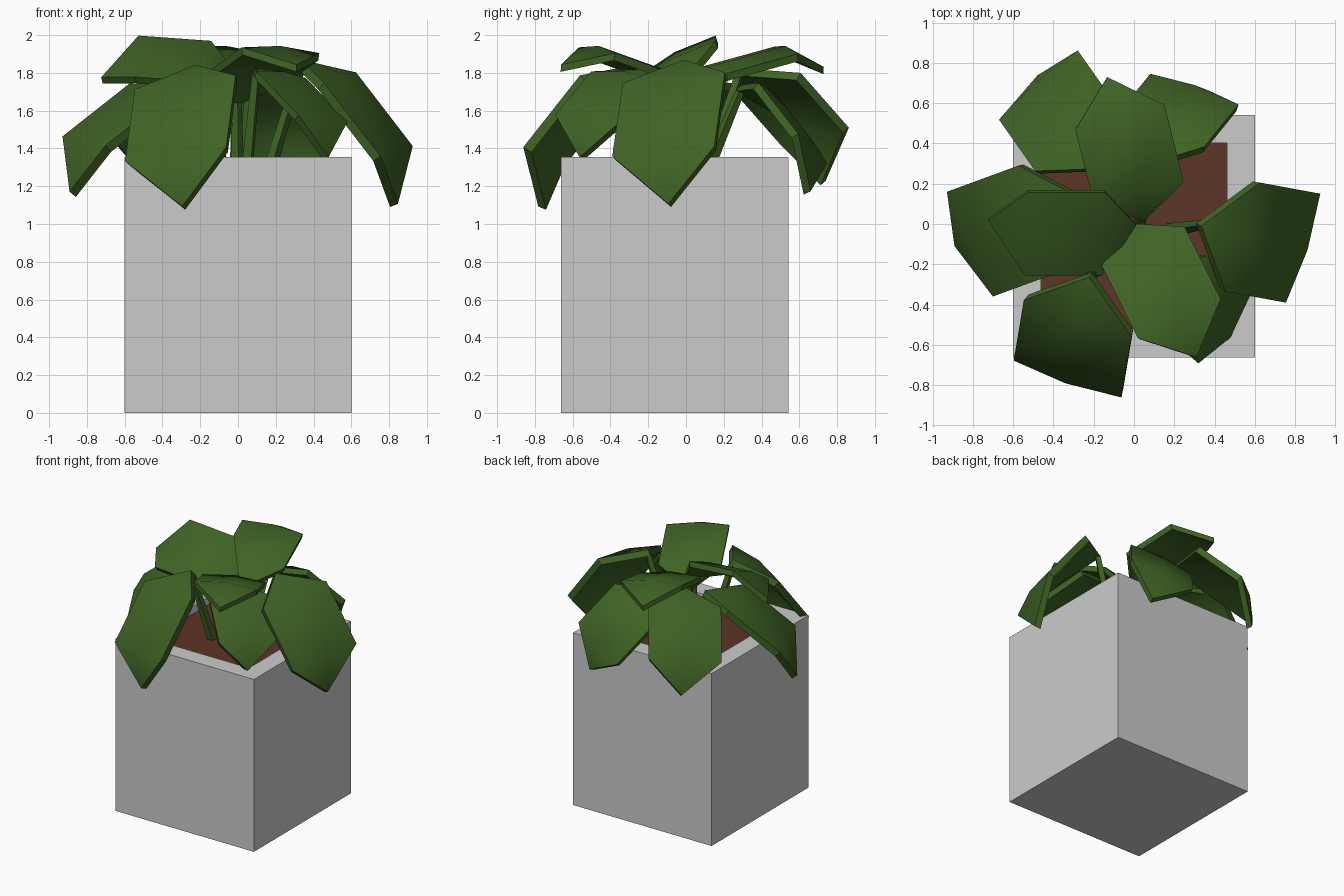
import bpy, bmesh, math
from mathutils import Vector, Matrix

if "Cube" in bpy.data.objects:
    bpy.data.objects.remove(bpy.data.objects["Cube"])


def material(name, rgb):
    m = bpy.data.materials.new(name)
    m.diffuse_color = (*rgb, 1)
    m.use_nodes = True
    m.node_tree.nodes["Principled BSDF"].inputs["Base Color"].default_value = m.diffuse_color
    return m


GREEN = material("leaf_green", (0.05, 0.125, 0.018))
BROWN = material("soil_brown", (0.11, 0.035, 0.02))


def make_object(name, bm, mat=None):
    bmesh.ops.recalc_face_normals(bm, faces=bm.faces)
    me = bpy.data.meshes.new(name)
    bm.to_mesh(me)
    bm.free()
    ob = bpy.data.objects.new(name, me)
    bpy.context.collection.objects.link(ob)
    if mat:
        me.materials.append(mat)
    return ob


# Square pot with a recessed top
CX, CY, HALF, TOP, SOIL, WALL = 0.0, -0.06, 0.602, 1.355, 1.295, 0.14
bm = bmesh.new()
bmesh.ops.create_cube(bm, size=1)
bmesh.ops.transform(bm, verts=bm.verts, matrix=Matrix.Translation((CX, CY, TOP / 2))
                    @ Matrix.Diagonal((2 * HALF, 2 * HALF, TOP, 1)))
bm.normal_update()
lid = max(bm.faces, key=lambda f: f.calc_center_median().z)
bmesh.ops.inset_region(bm, faces=[lid], thickness=WALL, use_even_offset=True)
floor = bmesh.ops.extrude_face_region(bm, geom=[lid])["geom"]
bmesh.ops.translate(bm, verts=[v for v in floor if isinstance(v, bmesh.types.BMVert)],
                    vec=(0, 0, SOIL - TOP - 0.02))
if lid.is_valid:
    bmesh.ops.delete(bm, geom=[lid], context='FACES_ONLY')
make_object("pot", bm)

# Soil
bm = bmesh.new()
bmesh.ops.create_grid(bm, x_segments=1, y_segments=1, size=HALF - WALL,
                      matrix=Matrix.Translation((CX, CY, SOIL)))
make_object("soil", bm, BROWN)


def leaf(name, m1, m2, roll, scale):
    """Six-sided leaf bent across its two widest lines, m1 (near stem) and m2 (near tip)."""
    m1, m2 = Vector(m1), Vector(m2)
    along = (m2 - m1).normalized()
    left = Vector((0, 0, 1)).cross(along).normalized()
    left.rotate(Matrix.Rotation(math.radians(roll), 3, along))
    up = along.cross(left)
    bend, w = math.radians(38), 0.285 * scale
    c, s = math.cos(bend), math.sin(bend)
    base = m1 - 0.26 * scale * (along * c + up * s)
    tip = m2 + 0.28 * scale * (along * c - up * s)
    base += up * 0.05 * scale
    dome = up * 0.03 * scale
    bm = bmesh.new()
    b, t = bm.verts.new(base), bm.verts.new(tip)
    rows = [[bm.verts.new(m + left * w), bm.verts.new(m + dome), bm.verts.new(m - left * w)]
            for m in (m1, m2)]
    for i in (0, 1):
        bm.faces.new((b, rows[0][i + 1], rows[0][i]))
        bm.faces.new((rows[0][i], rows[0][i + 1], rows[1][i + 1], rows[1][i]))
        bm.faces.new((rows[1][i], rows[1][i + 1], t))
    # thicken away from the upper side
    copy = bmesh.ops.extrude_face_region(bm, geom=bm.faces[:], use_keep_orig=True)["geom"]
    centre = (m1 + m2) / 2
    for v in copy:
        if isinstance(v, bmesh.types.BMVert):
            v.co = centre + (v.co - centre) * 0.97 - up * 0.05 * scale
    ob = make_object(name, bm, GREEN)
    bpy.context.view_layer.objects.active = ob
    ob.select_set(True)
    bpy.ops.object.shade_smooth_by_angle(angle=math.radians(45))
    ob.select_set(False)
    return base.lerp(m1, 0.15) - up * 0.045 * scale


def stem(name, top):
    """Tapered four-sided stalk from the soil to the leaf base."""
    foot = Vector((CX + (top.x - CX) * 0.5, CY + (top.y - CY) * 0.5, SOIL - 0.01))
    d = top - foot
    bm = bmesh.new()
    bmesh.ops.create_cone(bm, cap_ends=True, segments=4, radius1=0.035, radius2=0.025, depth=d.length,
                          matrix=Matrix.Translation((top + foot) / 2)
                          @ d.to_track_quat('Z', 'Y').to_matrix().to_4x4())
    make_object(name, bm, GREEN)


# Leaves: near-stem middle, near-tip middle, roll in degrees, scale
LEAVES = {
    "right": ((0.54, -0.065, 1.775), (0.84, -0.12, 1.385), 9, 1.0),
    "front_left": ((-0.28, -0.47, 1.75), (-0.33, -0.77, 1.37), 12, 1.0),
    "left": ((-0.46, 0.03, 1.72), (-0.815, -0.10, 1.44), -6, 1.0),
    "back_left": ((-0.295, 0.435, 1.77), (-0.475, 0.69, 1.48), -9, 0.92),
    "back_right": ((0.13, 0.46, 1.67), (0.30, 0.67, 1.40), -27, 0.86),
    "front_right": ((0.23, -0.33, 1.79), (0.45, -0.52, 1.56), -6, 0.76),
    "upper_back": ((0.025, 0.15, 1.815), (-0.07, 0.53, 1.92), 5, 0.81),
    "upper_left": ((-0.15, -0.05, 1.86), (-0.535, -0.05, 1.888), -28, 0.82),
    "upper_front": ((0.045, -0.11, 1.79), (0.225, -0.47, 1.92), -4, 0.80),
}
for key, args in LEAVES.items():
    stem(key + "_stem", leaf(key + "_leaf", *args))
